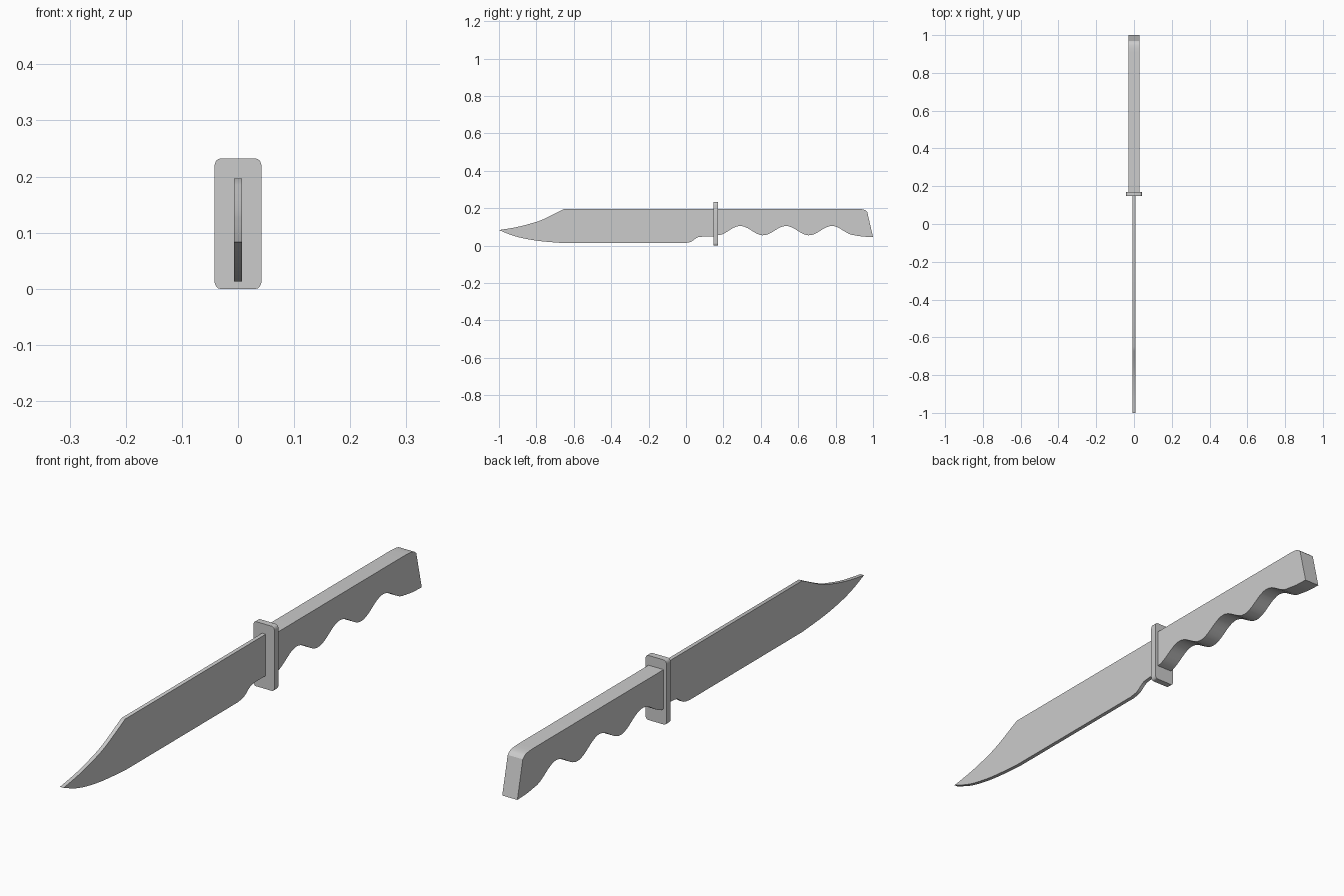
import bpy, bmesh, math
from mathutils import Vector

if "Cube" in bpy.data.objects:
    bpy.data.objects.remove(bpy.data.objects["Cube"])


def smooth_path(pts, steps=5):
    """Catmull-Rom samples through 2D points."""
    p = [Vector(q) for q in pts]
    p = [2 * p[0] - p[1]] + p + [2 * p[-1] - p[-2]]
    out = []
    for a, b, c, d in zip(p, p[1:], p[2:], p[3:]):
        for i in range(steps):
            t = i / steps
            out.append(tuple(0.5 * (2 * b + (c - a) * t + (2 * a - 5 * b + 4 * c - d) * t * t
                                    + (3 * b - a - 3 * c + d) * t ** 3)))
    return out + [tuple(pts[-1])]


def extrude(name, verts, offset):
    """Solid from a closed 3D outline pushed along offset."""
    bm = bmesh.new()
    face = bm.faces.new([bm.verts.new(v) for v in verts])
    ext = bmesh.ops.extrude_face_region(bm, geom=[face], use_keep_orig=True)
    moved = [g for g in ext["geom"] if isinstance(g, bmesh.types.BMVert)]
    bmesh.ops.translate(bm, verts=moved, vec=offset)
    bmesh.ops.recalc_face_normals(bm, faces=bm.faces)
    mesh = bpy.data.meshes.new(name)
    bm.to_mesh(mesh)
    bm.free()
    obj = bpy.data.objects.new(name, mesh)
    bpy.context.collection.objects.link(obj)
    bpy.ops.object.select_all(action='DESELECT')
    obj.select_set(True)
    bpy.context.view_layer.objects.active = obj
    bpy.ops.object.shade_smooth_by_angle(angle=math.radians(30))
    return obj


def side_slab(name, outline, half):
    return extrude(name, [(-half, y, z) for y, z in outline], (2 * half, 0, 0))


# Blade: clip point, curved belly, notch before the guard
belly = smooth_path([(-1, 0.083), (-0.93, 0.055), (-0.86, 0.037), (-0.77, 0.023), (-0.65, 0.013)])
notch = smooth_path([(-0.01, 0.013), (0.025, 0.02), (0.06, 0.043), (0.09, 0.048)])
clip = smooth_path([(-0.65, 0.197), (-0.76, 0.142), (-0.83, 0.118), (-0.91, 0.098), (-1, 0.083)])
side_slab("blade", belly + notch + [(0.16, 0.048), (0.16, 0.197)] + clip[:-1], 0.0072)

# Handle: finger grooves below, rounded top corner and slanted butt
Y0, Y1, N = 0.16, 0.9025, 48
grooves = []
for i in range(N + 1):
    y = Y0 + (Y1 - Y0) * i / N
    grooves.append((y, 0.08 + 0.025 * math.cos(math.tau * (y - 0.29) / 0.245)))
butt = smooth_path([(0.91, 0.0535), (0.95, 0.048), (1, 0.046)])
corner = smooth_path([(0.969, 0.18), (0.957, 0.190), (0.938, 0.195), (0.91, 0.197)])
side_slab("handle", grooves + butt + corner + [(Y0, 0.197)], 0.03)

# Guard: thin plate with rounded corners
W, H, RX, RZ = 0.042, 0.232, 0.010, 0.015
plate = []
for k, (sx, sz) in enumerate([(1, 1), (-1, 1), (-1, -1), (1, -1)]):
    for j in range(6):
        a = math.pi / 2 * (k + j / 5)
        plate.append((sx * (W - RX) + RX * math.cos(a), 0.147,
                      H / 2 + sz * (H / 2 - RZ) + RZ * math.sin(a)))
extrude("guard", plate, (0, 0.023, 0))
